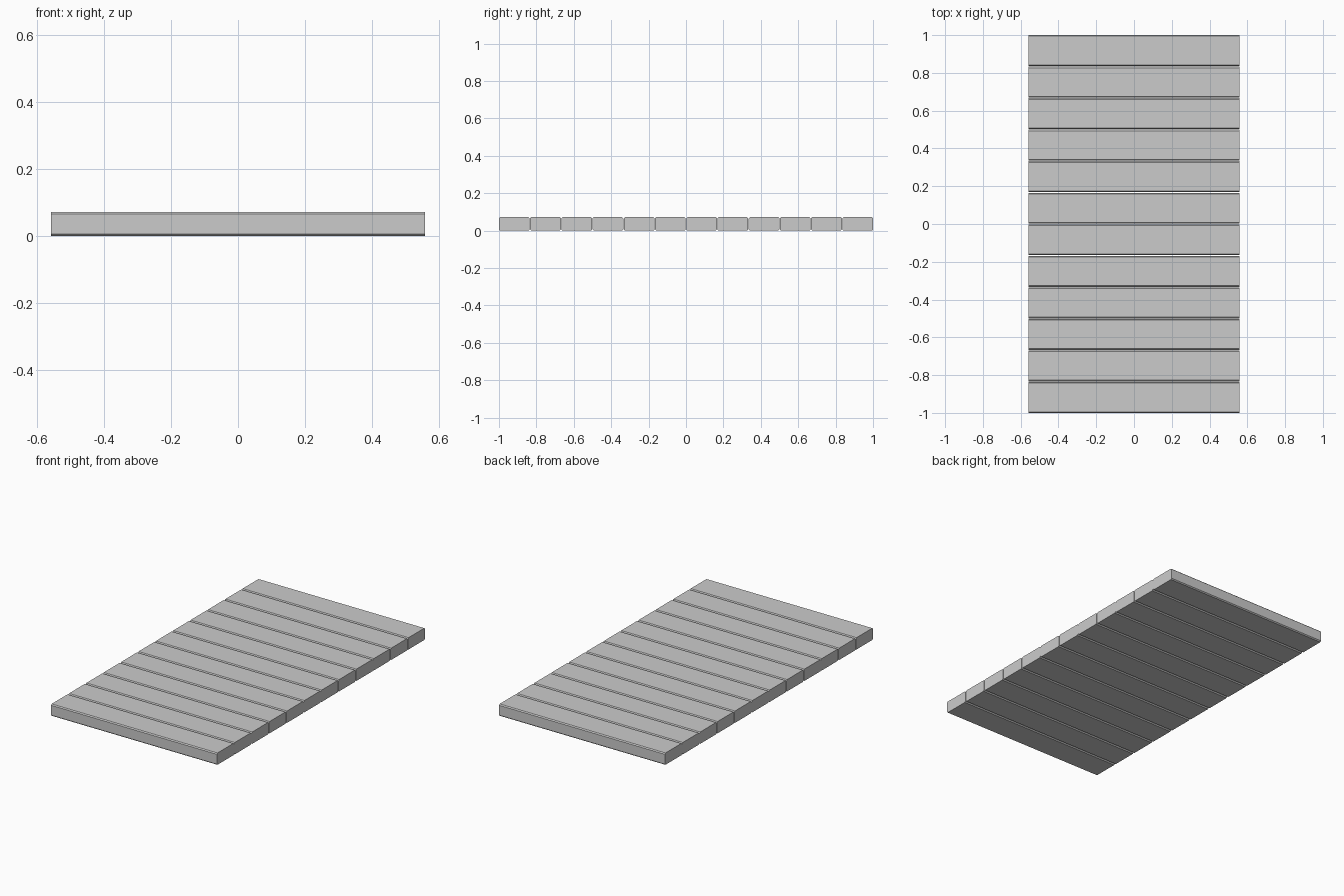
import bpy
import bmesh

if "Cube" in bpy.data.objects:
    bpy.data.objects.remove(bpy.data.objects["Cube"])

COUNT = 12
LENGTH = 1.116
HEIGHT = 0.072
PITCH = 2.0 / COUNT
GAP = 0.003
WIDTH = (2.0 - GAP * (COUNT - 1)) / COUNT
CH = 0.006


def plank(name, y):
    # Chamfered cross-section in the YZ plane, extruded along x
    h = WIDTH / 2
    profile = [(-h + CH, 0), (h - CH, 0), (h, CH), (h, HEIGHT - CH),
               (h - CH, HEIGHT), (-h + CH, HEIGHT), (-h, HEIGHT - CH), (-h, CH)]
    bm = bmesh.new()
    face = bm.faces.new([bm.verts.new((-LENGTH / 2, p, z)) for p, z in profile])
    ext = bmesh.ops.extrude_face_region(bm, geom=[face], use_keep_orig=True)
    moved = [g for g in ext["geom"] if isinstance(g, bmesh.types.BMVert)]
    bmesh.ops.translate(bm, verts=moved, vec=(LENGTH, 0, 0))
    bmesh.ops.recalc_face_normals(bm, faces=bm.faces)
    mesh = bpy.data.meshes.new(name)
    bm.to_mesh(mesh)
    bm.free()
    obj = bpy.data.objects.new(name, mesh)
    obj.location.y = y
    bpy.context.collection.objects.link(obj)


# Row of identical floor planks
for i in range(COUNT):
    plank(f"plank_{i + 1:02d}", -1 + WIDTH / 2 + i * (WIDTH + GAP))
